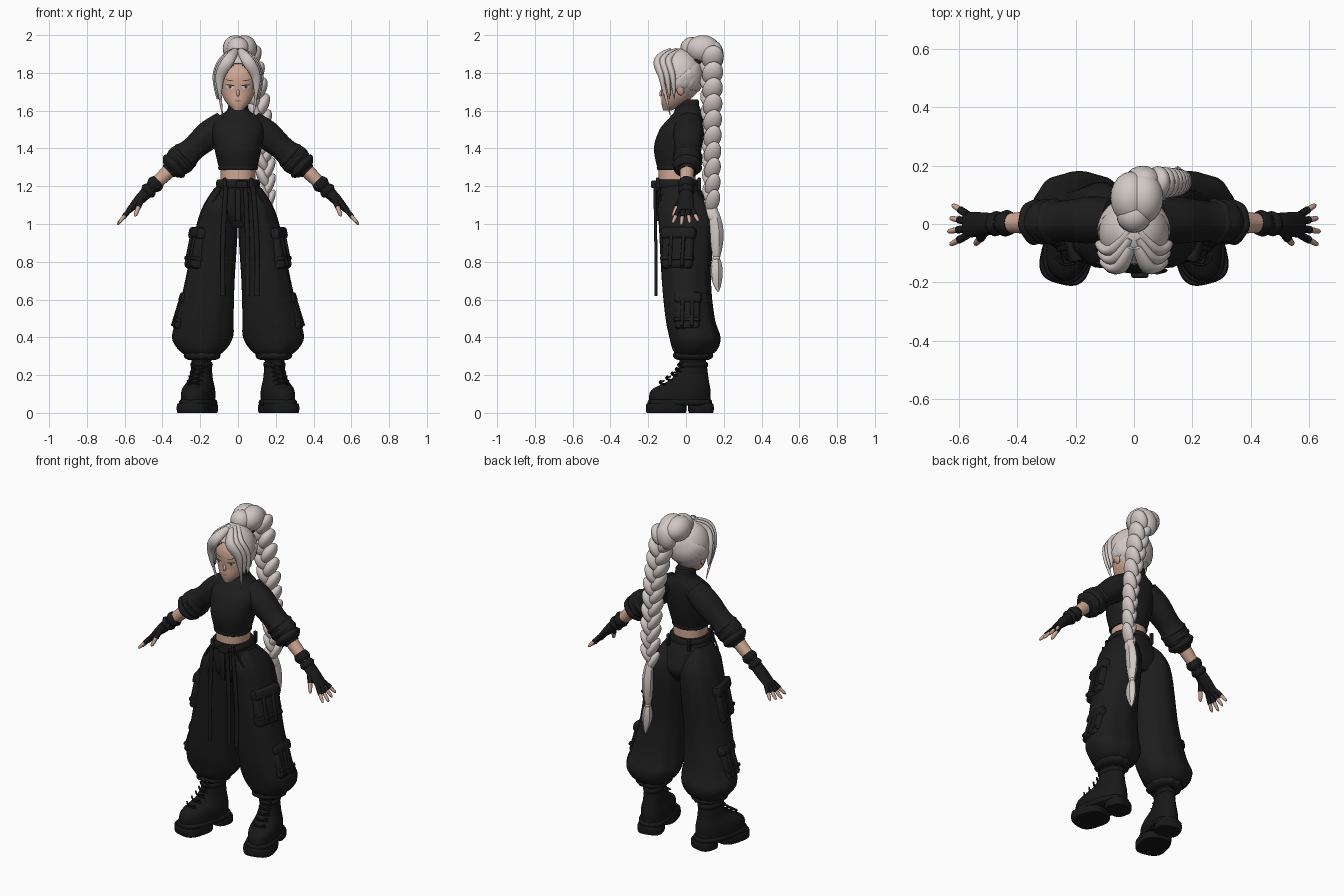
import bpy, bmesh
from math import sin, cos, pi, tau, radians, copysign
from mathutils import Vector, Matrix
from mathutils.bvhtree import BVHTree

if "Cube" in bpy.data.objects:
    bpy.data.objects.remove(bpy.data.objects["Cube"])


def material(name, red, green, blue):
    mat = bpy.data.materials.new(name)
    mat.use_nodes = True
    mat.diffuse_color = (red, green, blue, 1)
    shader = mat.node_tree.nodes["Principled BSDF"]
    shader.inputs["Base Color"].default_value = mat.diffuse_color
    shader.inputs["Roughness"].default_value = .8
    return mat


CLOTH = material("black cloth", .012, .012, .012)
LEATHER = material("black leather", .009, .009, .009)
GLOVE = material("glove black", .01, .01, .011)
HAIR = material("silver hair", .64, .58, .56)
SKIN = material("skin", .62, .38, .29)
LIP = material("lips", .42, .18, .15)
WHITE = material("eye white", .7, .66, .63)
DARK = material("dark lash", .03, .02, .02)
IRIS = material("grey iris", .16, .13, .12)
SMOOTH = (0, 0)


def finish(name, mesh_data, mat):
    bmesh.ops.recalc_face_normals(mesh_data, faces=mesh_data.faces)
    mesh = bpy.data.meshes.new(name)
    mesh_data.to_mesh(mesh)
    mesh_data.free()
    mesh.materials.append(mat)
    mesh.shade_smooth()
    mesh.set_sharp_from_angle(angle=radians(45))
    part = bpy.data.objects.new(name, mesh)
    bpy.context.collection.objects.link(part)
    return part


def both(part):
    """Make a part the left one and mirror it to the right."""
    name = part.name.split(".")[0]
    twin = part.copy()
    twin.data = part.data.copy()
    part.name, twin.name = "left_" + name, "right_" + name
    twin.data.transform(Matrix.Scale(-1, 4, (1, 0, 0)))
    twin.data.flip_normals()
    bpy.context.collection.objects.link(twin)


def spline(keys, steps=5):
    """Smooth curve through rows of numbers."""
    out, last = [], len(keys) - 1
    for i in range(last):
        a, b, c, d = (keys[max(0, min(last, i + k))] for k in (-1, 0, 1, 2))
        for t in (j / steps for j in range(steps)):
            out.append([q + t / 2 * (r - p + t * (2 * p - 5 * q + 4 * r - s + t * (3 * (q - r) + s - p)))
                        for p, q, r, s in zip(a, b, c, d)])
    return out + [list(keys[last])]


def bridge(mesh_data, loops):
    for low, high in zip(loops, loops[1:]):
        for k in range(len(low)):
            mesh_data.faces.new((low[k], low[k - 1], high[k - 1], high[k]))


def wrap(name, rings, mat, sides, power, fold):
    """Skin over rings given as centre and two half axes; fold is depth and count."""
    mesh_data = bmesh.new()
    loops = []
    for centre, across, along in rings:
        loop = []
        for angle in (tau * k / sides for k in range(sides)):
            ripple = 1 + fold[0] * sin(fold[1] * angle)
            u, v = (copysign(abs(w) ** (2 / power), w) * ripple for w in (cos(angle), sin(angle)))
            loop.append(mesh_data.verts.new(centre + across * u + along * v))
        loops.append(loop)
    bridge(mesh_data, loops)
    mesh_data.faces.new(loops[0])
    mesh_data.faces.new(loops[-1])
    return finish(name, mesh_data, mat)


def level(name, rows, mat, middle=lambda z: 0, power=2.2, fold=SMOOTH):
    """Level rings: height, half width, front and back; middle gives the centre x."""
    rings = [(Vector((middle(z), (front + back) / 2, z)), Vector((half, 0, 0)),
              Vector((0, (back - front) / 2, 0))) for z, half, front, back in rows]
    return wrap(name, rings, mat, 40, power, fold)


def band(name, low, high, half, front, back, mat, bulge=.01, middle=0, power=2.2, fold=SMOOTH):
    """Short level ring that swells at mid height."""
    rows = []
    for t in (k / 6 for k in range(7)):
        grow = bulge * sin(pi * t) ** .5 if 0 < t < 1 else 0
        rows.append((low + (high - low) * t, half + grow, front - grow, back + grow))
    return level(name, rows, mat, lambda z: middle, power, fold)


def tube(name, rows, mat, ref=(0, 1, 0), fold=SMOOTH, sides=16):
    """Rings across a path: x, y, z, half width, half thickness along ref."""
    spots = [Vector(row[:3]) for row in rows]
    rings = []
    for i, row in enumerate(rows):
        way = (spots[min(i + 1, len(rows) - 1)] - spots[max(i - 1, 0)]).normalized()
        across = Vector(ref).cross(way).normalized()
        rings.append((spots[i], across * row[3], way.cross(across) * row[4]))
    return wrap(name, rings, mat, sides, 2, fold)


def even(t):
    return 1


def lock(t):
    return .05 + sin(pi * (.15 + .85 * t))


def tip(t):
    return (1.05 - t ** 6) ** .5


def strand(name, points, width, depth, mat, shape=even, **options):
    path = spline(points)
    size = [shape(i / (len(path) - 1)) for i in range(len(path))]
    return tube(name, [(*p, width * s, depth * s) for p, s in zip(path, size)], mat, **options)


def box(name, centre, size, mat, tilt=0, turn=0):
    mesh_data = bmesh.new()
    bmesh.ops.create_cube(mesh_data, size=1)
    bmesh.ops.scale(mesh_data, vec=size, verts=mesh_data.verts)
    bmesh.ops.bevel(mesh_data, geom=mesh_data.edges[:], offset=min(size) / 4, segments=2,
                    affect='EDGES', profile=.5)
    mesh_data.transform(Matrix.Translation(centre) @ Matrix.Rotation(turn, 4, 'Z') @ Matrix.Rotation(tilt, 4, 'Y'))
    return finish(name, mesh_data, mat)


def ball(name, centre, size, mat, tilt=0, lean=0, detail=1):
    mesh_data = bmesh.new()
    bmesh.ops.create_uvsphere(mesh_data, u_segments=20 * detail, v_segments=14 * detail, radius=1)
    mesh_data.transform(Matrix.Translation(centre) @ Matrix.Rotation(tilt, 4, 'Y')
                        @ Matrix.Rotation(lean, 4, 'X') @ Matrix.Diagonal((*size, 1)))
    return finish(name, mesh_data, mat)


# Head, with features laid onto its surface
head = level("head", spline([(1.6, .02, -.12, -.08), (1.64, .06, -.13, 0), (1.7, .09, -.13, .05),
                             (1.8, .1, -.13, .07), (1.9, .03, -.06, .02)]), SKIN)
surface = BVHTree.FromPolygons([v.co for v in head.data.vertices], [p.vertices for p in head.data.polygons])


def decal(name, x, z, width, height, mat, lift, slant=0):
    mesh_data = bmesh.new()
    rings = []
    for reach in (.1, .5, 1):
        ring = []
        for angle in (tau * k / 20 for k in range(20)):
            side = reach * width * cos(angle)
            start = Vector((x + side, -1, z + reach * height * sin(angle) + slant * side))
            hit = surface.ray_cast(start, Vector((0, 1, 0)))[0]
            ring.append(mesh_data.verts.new(hit - Vector((0, lift, 0))))
        rings.append(ring)
    mesh_data.faces.new(rings[0])
    bridge(mesh_data, rings)
    return finish(name, mesh_data, mat)


EYE_X, EYE_Z = .042, 1.725
both(decal("eye_white", EYE_X, EYE_Z, .022, .009, WHITE, .002, .1))
both(decal("iris", EYE_X, EYE_Z, .009, .009, IRIS, .003))
both(decal("pupil", EYE_X, EYE_Z, .004, .005, DARK, .004))
both(decal("lash", EYE_X, EYE_Z + .01, .024, .003, DARK, .004, .1))
both(decal("brow", EYE_X, EYE_Z + .035, .024, .002, DARK, .002, .15))
decal("lips", 0, 1.652, .017, .005, LIP, .003)
ball("nose", (0, -.13, 1.695), (.009, .01, .02), SKIN, lean=-.3)
both(ball("ear", (.1, -.03, 1.71), (.01, .02, .03), SKIN, .2, .2))

# Hair cap, opened at the face
SKULL, SPAN = Vector((0, -.03, 1.79)), Vector((.12, .12, .14))
cap = ball("hair_cap", SKULL, SPAN, HAIR, detail=3)
shell = bmesh.new()
shell.from_mesh(cap.data)
spots = {face: face.calc_center_median() for face in shell.faces}
opening = [f for f, c in spots.items() if c.z < 1.66 or (c.y < -.02 and c.z < 1.85 - 9 * c.x ** 2)]
bmesh.ops.delete(shell, geom=opening, context='FACES')
shell.to_mesh(cap.data)
shell.free()
cap.modifiers.new("thickness", 'SOLIDIFY').thickness = .01

# Locks combed back to the tie
for k in range(15):
    angle = radians(62 + k * 17)
    start = Vector((sin(angle), -cos(angle), -.5 - .3 * abs(cos(angle))))
    ways = [start.lerp(Vector((0, .8, .6)), t / 4).normalized() for t in range(5)]
    strand("combed_lock", [SKULL + way * SPAN for way in ways], .026, .007, HAIR, lock, ref=ways[2])

# Swept fringe and the long locks that frame the face
for j in range(3):
    back = j * .03
    both(strand("fringe", [(.01, back - .08, 1.92), (.05 + back / 3, back - .15, 1.865),
                           (.095 + back / 4, back - .13, 1.78), (.095 + back / 4, back * .8 - .11, 1.66)],
                .03, .02, HAIR, lock))
both(strand("face_lock", [(.08, -.13, 1.83), (.1, -.12, 1.74), (.08, -.08, 1.56)], .011, .01, HAIR, lock))

# Bun and its tie
ball("bun_front", (0, .03, 1.93), (.06, .06, .06), HAIR)
ball("bun_tie", (.02, .06, 1.87), (.05, .04, .03), DARK)
ball("bun_drop", (.03, .15, 1.89), (.06, .05, .08), HAIR, .2)
for side in (-1, 1):
    ball("bun_lobe", (.01 + side * .02, .09, 1.925), (.07, .09, .075), HAIR, side * .4)

# Braid of thick crossing lobes, ending in a tied tuft
for i in range(10):
    t = i / 9
    size = 1 - .35 * t
    x, z = .15 - .09 * (1 - t) ** 2, 1.86 - .76 * t
    for side in (-1, 1):
        ball("braid_lobe", (x + side * .02 * size, .135 + side * .006, z + side * .022),
             (.038 * size, .057 * size, .068), HAIR, side * .45, -.25 * side)
strand("braid_end", [(.15, .14, 1.1), (.15, .16, .96), (.15, .16, .81)], .03, .036, HAIR,
       lambda t: .35 + .65 * sin(pi * t), fold=(.08, 5))
band("braid_tie", .81, .83, .012, .145, .175, HAIR, .005, .15)
strand("braid_tuft", [(.15, .16, .82), (.155, .16, .73), (.16, .17, .64)], .024, .03, HAIR, lock, fold=(.1, 5))

# High-neck cropped top and bare waist
level("crop_top", spline([(1.29, .1, -.15, .05), (1.4, .125, -.17, .08), (1.5, .14, -.14, .09),
                          (1.56, .12, -.09, .09), (1.6, .06, -.06, .08), (1.65, .05, -.06, .06)]), CLOTH)
band("top_hem", 1.285, 1.31, .1, -.15, .05, CLOTH, .005)
band("collar_fold", 1.61, 1.66, .046, -.057, .063, CLOTH, .006)
band("waist", 1.2, 1.3, .092, -.145, .05, SKIN, 0)


# Arms follow one gently bending line
def arm(x):
    return Vector((x, .02 - .04 * x, 1.6 - .8 * x - .2 * x * x))


def arm_part(name, rows, mat, fold=SMOOTH):
    both(tube(name, [(*arm(x), half, depth) for x, half, depth in spline(rows)], mat, fold=fold, sides=30))


def puff(name, x, length, size, mat):
    arm_part(name, [(x - length, size * .8, size * .8), (x, size, size), (x + length, size * .7, size * .7)],
             mat, (.03, 6))


arm_part("sleeve", [(.07, .06, .07), (.15, .075, .08), (.24, .065, .07), (.31, .08, .07), (.37, .04, .04)],
         CLOTH, (.02, 6))
for x in (.28, .31, .34):
    puff("sleeve_fold", x, .02, .078, CLOTH)
arm_part("forearm", [(.34, .04, .04), (.48, .03, .03)], SKIN)
puff("glove_cuff", .44, .02, .045, GLOVE)
puff("wrist_strap", .475, .015, .043, GLOVE)
arm_part("glove", [(.46, .03, .03), (.51, .03, .04), (.58, .015, .045)], GLOVE)


def finger(name, root, step, size):
    both(strand(name + "_sleeve", [root, root + step / 2], size * 1.3, size * 1.3, GLOVE))
    both(strand(name, [root, root + step / 2, root + step], size, size, SKIN, tip))


for i in range(4):
    reach, y = .07 - .008 * abs(i - 1), .023 * (i - 1.5)
    finger("finger", arm(.57) + Vector((0, y, 0)), Vector((reach, y, -reach * 1.2)), .01)
finger("thumb", arm(.51) - Vector((0, .025, 0)), Vector((.035, -.045, -.1)), .012)

# Wide trousers gathered at the ankle
LEG = .19
level("trouser_hips", spline([(1.23, .1, -.15, .06), (1.13, .15, -.15, .1), (1.05, .17, -.14, .12),
                              (.98, .1, -.1, .08)]), CLOTH)
both(level("trouser_leg", spline([(1.19, .04, -.1, .04), (1.1, .085, -.15, .12), (.98, .11, -.145, .142),
                                  (.7, .13, -.13, .13), (.5, .15, -.11, .15), (.4, .16, -.09, .18),
                                  (.33, .12, -.07, .16), (.29, .06, -.03, .1)]),
           CLOTH, lambda z: min(LEG, .24 - .13 * z), fold=(.02, 9)))
both(band("gathered_hem", .28, .33, .07, -.04, .12, CLOTH, .025, LEG, fold=(.04, 11)))

# Belt, knot, loops and hanging straps
band("belt", 1.19, 1.235, .108, -.155, .065, CLOTH, .008)
box("belt_knot", (.02, -.17, 1.21), (.06, .03, .04), CLOTH)
for y in (-.15, .07):
    both(box("belt_loop", (.07, y, 1.21), (.02, .02, .07), CLOTH))
for x in (-.08, .05, .1):
    strand("hanging_strap", [(x * .8, -.165, 1.2), (x, -.16, .9), (x, -.16, .62)], .013, .008, CLOTH)
box("fly_seam", (0, -.15, 1.1), (.03, .01, .17), CLOTH)
both(strand("hip_pocket_seam", [(.09, -.14, 1.19), (.13, -.13, 1.12), (.18, -.07, 1.06)], .005, .005, CLOTH))


# Cargo pockets with flaps and straps
def pocket(name, centre, deep, wide, tall, tilt, turn):
    def piece(part, offset, size):
        spin = Matrix.Rotation(turn, 3, 'Z') @ Matrix.Rotation(tilt, 3, 'Y')
        both(box(name + part, Vector(centre) + spin @ Vector(offset), size, CLOTH, tilt, turn))
    piece("", (0, 0, 0), (deep, wide, tall))
    piece("_flap", (.01, 0, tall * .4), (deep, wide * 1.1, tall * .3))
    piece("_band", (.005, 0, -tall / 4), (deep, wide * 1.05, .02))
    for side in (-1, 1):
        piece("_strap", (deep / 2, side * wide / 5, 0), (.02, .02, tall * .9))


pocket("upper_pocket", (.215, -.04, .865), .07, .17, .21, -.2, -.25)
pocket("lower_pocket", (.285, .01, .53), .07, .13, .19, -.3, -.1)

# Boots, turned slightly outward
ankle = Matrix.Translation((LEG, .05, 0))
outward = ankle @ Matrix.Rotation(.25, 4, 'Z') @ ankle.inverted()
boot = [
    level("boot_upper", spline([(.05, .08, -.2, .13), (.12, .08, -.19, .13), (.18, .06, -.08, .12),
                                (.26, .05, -.03, .11)]), LEATHER, lambda z: LEG),
    band("boot_collar", .24, .27, .05, -.035, .11, LEATHER, .007, LEG),
    band("boot_welt", .04, .07, .08, -.2, .13, LEATHER, .008, LEG, 2.6),
    band("boot_front_sole", 0, .05, .085, -.21, -.01, LEATHER, .004, LEG, 3),
    band("boot_heel", 0, .05, .07, .02, .14, LEATHER, .004, LEG, 3),
    band("sock", .25, .31, .044, -.03, .1, LEATHER, .006, LEG)]
for k in range(5):
    z, y = .15 + k * .023, -.04 - .1 * (1 - k / 4) ** 1.5
    for side in (-.035, .035):
        boot.append(strand("lace", [(LEG - side, y + .02, z), (LEG, y - .005, z + .01),
                                    (LEG + side, y + .01, z + .02)], .005, .005, CLOTH, ref=(0, 0, 1), sides=6))
for part in boot:
    part.data.transform(outward)
    both(part)
